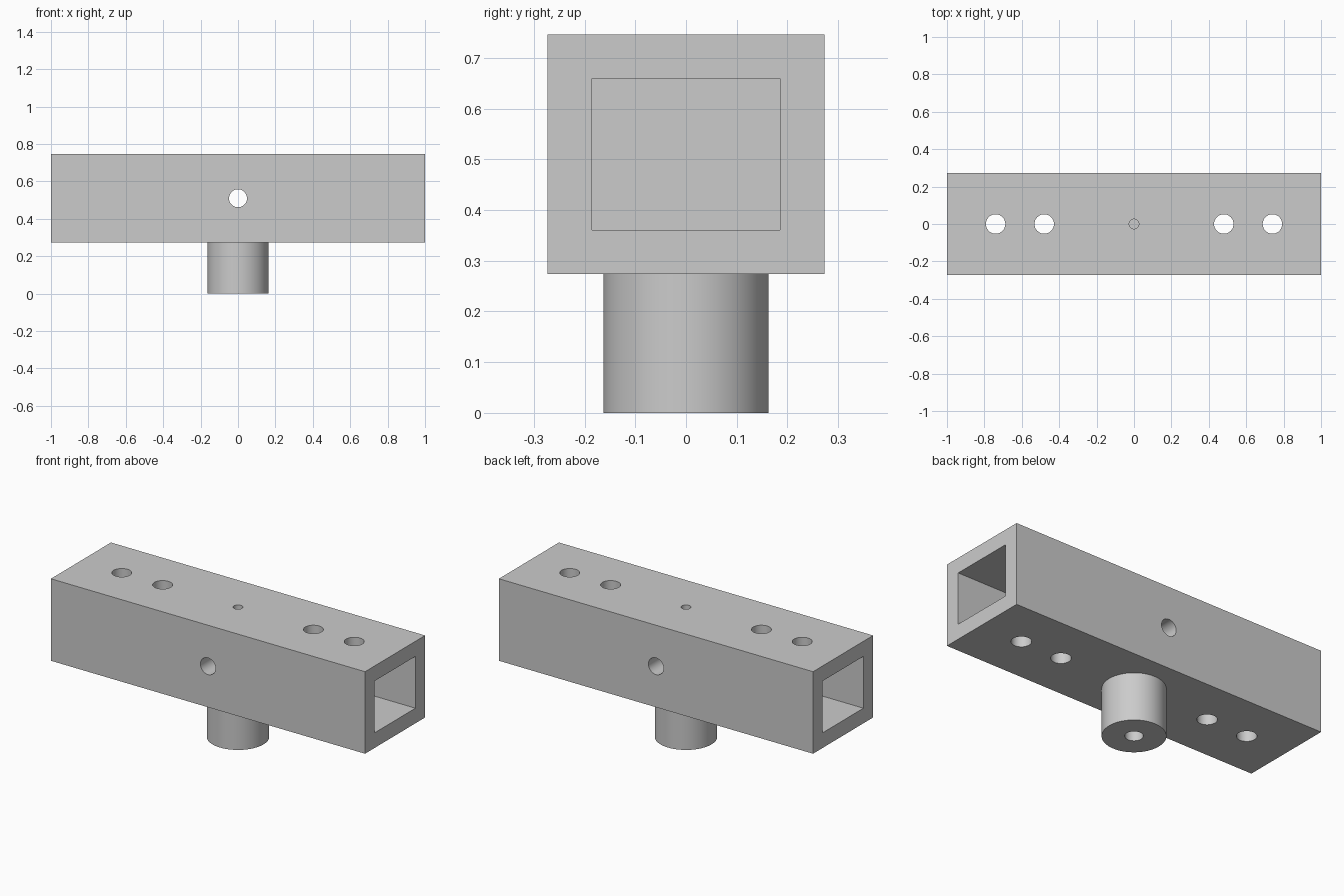
import bpy
import math

if "Cube" in bpy.data.objects:
    bpy.data.objects.remove(bpy.data.objects["Cube"])

grey = bpy.data.materials.new("plain grey")
grey.diffuse_color = (0.6, 0.6, 0.6, 1)
grey.use_nodes = True
grey.node_tree.nodes["Principled BSDF"].inputs["Base Color"].default_value = grey.diffuse_color


def box(name, size, loc):
    bpy.ops.mesh.primitive_cube_add(size=1, location=loc)
    o = bpy.context.object
    o.name = name
    o.scale = size
    bpy.ops.object.transform_apply(location=False, rotation=False, scale=True)
    return o


def rod(name, r, z0, z1, x=0, sides=64):
    bpy.ops.mesh.primitive_cylinder_add(vertices=sides, radius=r, depth=z1 - z0,
                                        location=(x, 0, (z0 + z1) / 2))
    o = bpy.context.object
    o.name = name
    return o


def boolean(target, tool, op="DIFFERENCE"):
    m = target.modifiers.new(op.lower(), "BOOLEAN")
    m.object, m.operation, m.solver = tool, op, "EXACT"
    bpy.context.view_layer.objects.active = target
    bpy.ops.object.modifier_apply(modifier=m.name)
    bpy.data.objects.remove(tool, do_unlink=True)


# Square beam with the round post joined underneath
beam = box("beam_with_post", (2, 0.546, 0.472), (0, 0, 0.51))
boolean(beam, rod("post", 0.163, 0, 0.4, sides=96), "UNION")

for side in (-1, 1):
    # Rectangular end pocket, leaving a solid core in the middle
    boolean(beam, box("pocket", (0.8, 0.37, 0.298), (side * 0.65, 0, 0.51)))
    # Vertical bolt holes
    for x in (0.48, 0.74):
        boolean(beam, rod("bolt_hole", 0.052, 0.2, 0.85, side * x))

# Cross hole through the solid core
cross = rod("cross_hole", 0.048, -0.4, 0.4)
cross.location = (0, 0, 0.51)
cross.rotation_euler = (math.pi / 2, 0, 0)
boolean(beam, cross)

# Blind holes in the top face and the post's end
boolean(beam, rod("top_hole", 0.026, 0.62, 0.85))
boolean(beam, rod("post_hole", 0.047, -0.1, 0.2))

beam.data.materials.clear()
beam.data.materials.append(grey)
for p in beam.data.polygons:
    p.material_index = 0
bpy.ops.object.select_all(action="DESELECT")
beam.select_set(True)
bpy.context.view_layer.objects.active = beam
bpy.ops.object.shade_smooth_by_angle(angle=math.radians(30))
